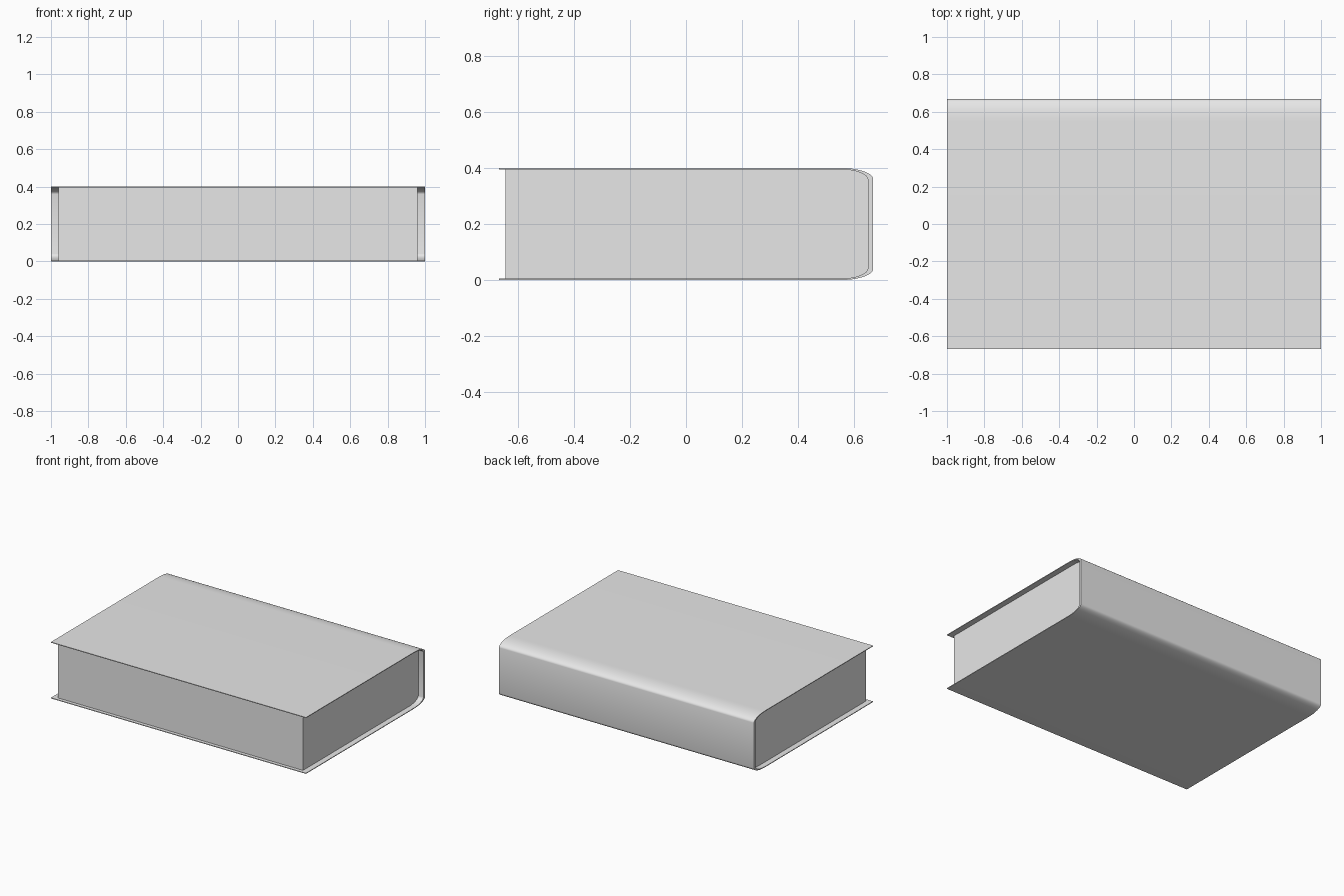
import bpy, bmesh, math

if "Cube" in bpy.data.objects:
    bpy.data.objects.remove(bpy.data.objects["Cube"])

grey = bpy.data.materials.new("light grey")
grey.diffuse_color = (0.8, 0.8, 0.8, 1)
grey.use_nodes = True
grey.node_tree.nodes["Principled BSDF"].inputs["Base Color"].default_value = grey.diffuse_color


def spine_curve(y_back, z_low, z_high, ry, rz, steps=10):
    """Side outline from the lower front of the spine round to the upper front."""
    pts = []
    for i in range(steps + 1):
        a = -math.pi / 2 + math.pi / 2 * i / steps
        pts.append((y_back - ry + ry * math.cos(a), z_low + rz + rz * math.sin(a)))
    for i in range(steps + 1):
        a = math.pi / 2 * i / steps
        pts.append((y_back - ry + ry * math.cos(a), z_high - rz + rz * math.sin(a)))
    return pts


def extrude_profile(name, profile, half_width):
    """Extrude a y-z outline along x, centred on x = 0."""
    bm = bmesh.new()
    face = bm.faces.new([bm.verts.new((-half_width, y, z)) for y, z in profile])
    ext = bmesh.ops.extrude_face_region(bm, geom=[face])
    moved = [v for v in ext["geom"] if isinstance(v, bmesh.types.BMVert)]
    bmesh.ops.translate(bm, verts=moved, vec=(2 * half_width, 0, 0))
    bmesh.ops.recalc_face_normals(bm, faces=bm.faces)
    mesh = bpy.data.meshes.new(name)
    bm.to_mesh(mesh)
    bm.free()
    mesh.materials.append(grey)
    obj = bpy.data.objects.new(name, mesh)
    bpy.context.collection.objects.link(obj)
    bpy.ops.object.select_all(action="DESELECT")
    obj.select_set(True)
    bpy.context.view_layer.objects.active = obj
    bpy.ops.object.shade_smooth_by_angle(angle=math.radians(35))
    return obj


outer = spine_curve(0.667, 0.0, 0.4, 0.12, 0.04)
inner = spine_curve(0.648, 0.005, 0.395, 0.105, 0.036)

# Cover: one thin sheet wrapped around the spine, open at the front
front = -0.667
extrude_profile("cover", [(front, 0.0)] + outer + [(front, 0.4), (front, 0.395)]
                + inner[::-1] + [(front, 0.005)], 1.0)

# Page block: fills the cover, set back from its three open edges
extrude_profile("pages", [(-0.643, 0.005)] + inner + [(-0.643, 0.395)], 0.96)
